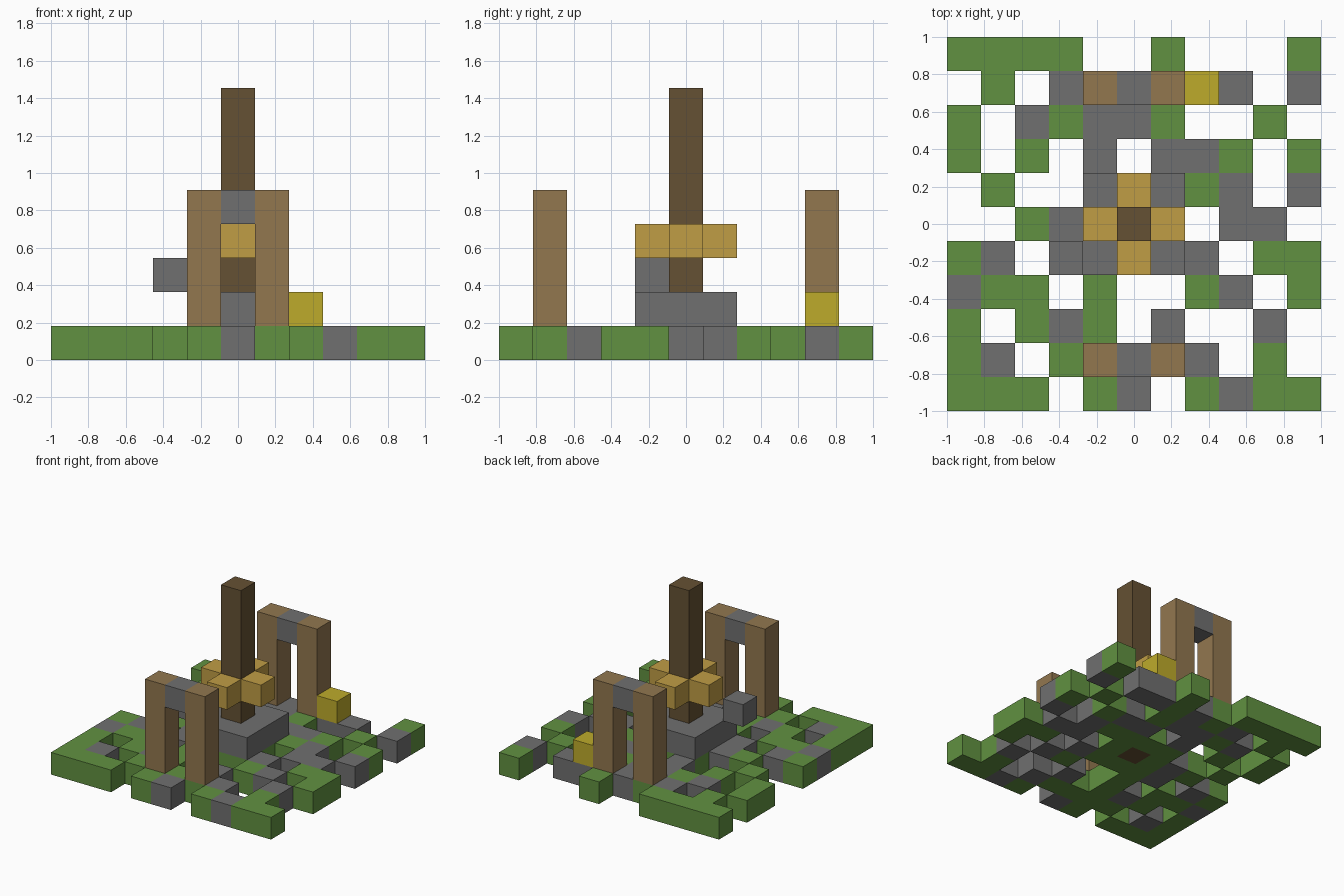
import bpy
import bmesh
from mathutils import Vector

cube = bpy.data.objects.get("Cube")
if cube:
    bpy.data.objects.remove(cube, do_unlink=True)

S = 2 / 11  # block size


def material(name, rgb):
    linear = [((v / 255 + 0.055) / 1.055) ** 2.4 for v in rgb]
    m = bpy.data.materials.new(name)
    m.use_nodes = True
    m.diffuse_color = (*linear, 1)
    m.node_tree.nodes["Principled BSDF"].inputs["Base Color"].default_value = (*linear, 1)
    return m


grass = material("grass green", (97, 145, 65))
stone = material("stone grey", (112, 112, 112))
wood = material("light brown wood", (146, 119, 79))
bark = material("dark brown wood", (101, 81, 51))
gold = material("pale gold", (192, 157, 69))
yellow = material("yellow", (190, 171, 43))

# Ground plan, back row first: G grass, S stone, T foot of the central post
PLAN = """
GGGG..G...G
.G.SGSGSS.S
G.SGSSG..G.
G.G.S.SSG.G
.G..GGGGS.S
..GSGTG.SS.
GS.SGGGS.GG
SGG.G..GS.G
G.GSG.S..S.
GS.GGGGS.G.
GGG.GS.GSGG
""".split()


def ground(letter):
    return [(c - 5, 5 - r, 0) for r, row in enumerate(PLAN)
            for c, k in enumerate(row) if k == letter]


def column(x, y, low, high):
    return [(x, y, z) for z in range(low, high)]


# Parts as lists of block positions
parts = [
    ("ground_grass", grass, ground("G")),
    ("ground_stone", stone, ground("S")),
    ("platform", stone, [(x, y, 1) for x in (-1, 0, 1) for y in (-1, 0, 1) if x or y]),
    ("central_post", bark, column(0, 0, 0, 8)),
    ("floating_stone", stone, [(-2, -1, 2)]),
    ("yellow_block", yellow, [(2, 4, 1)]),
    ("post_collar", gold, [(1, 0, 3), (-1, 0, 3), (0, 1, 3), (0, -1, 3)]),
]
for side, y in (("front", -4), ("back", 4)):
    parts.append((side + "_arch_left_post", wood, column(1, y, 1, 5)))
    parts.append((side + "_arch_right_post", wood, column(-1, y, 1, 5)))
    parts.append((side + "_arch_lintel", stone, [(0, y, 4)]))

filled = {cell for _, _, cells in parts for cell in cells}


def build(name, mat, cells):
    """Make the exposed block faces of one part."""
    bm = bmesh.new()
    for cell in cells:
        centre = Vector(cell) * S + Vector((0, 0, S / 2))
        for axis in range(3):
            for sign in (-1, 1):
                n = Vector((0, 0, 0))
                n[axis] = sign
                if tuple(int(a + b) for a, b in zip(cell, n)) in filled:
                    continue
                u = Vector((0, 0, 0))
                u[(axis + 1) % 3] = 1
                v = n.cross(u)
                bm.faces.new([bm.verts.new(centre + (n + u * a + v * b) * S / 2)
                              for a, b in ((-1, -1), (1, -1), (1, 1), (-1, 1))])
    bmesh.ops.remove_doubles(bm, verts=bm.verts, dist=S / 100)
    mesh = bpy.data.meshes.new(name)
    bm.to_mesh(mesh)
    bm.free()
    mesh.materials.append(mat)
    bpy.context.collection.objects.link(bpy.data.objects.new(name, mesh))


for part in parts:
    build(*part)
